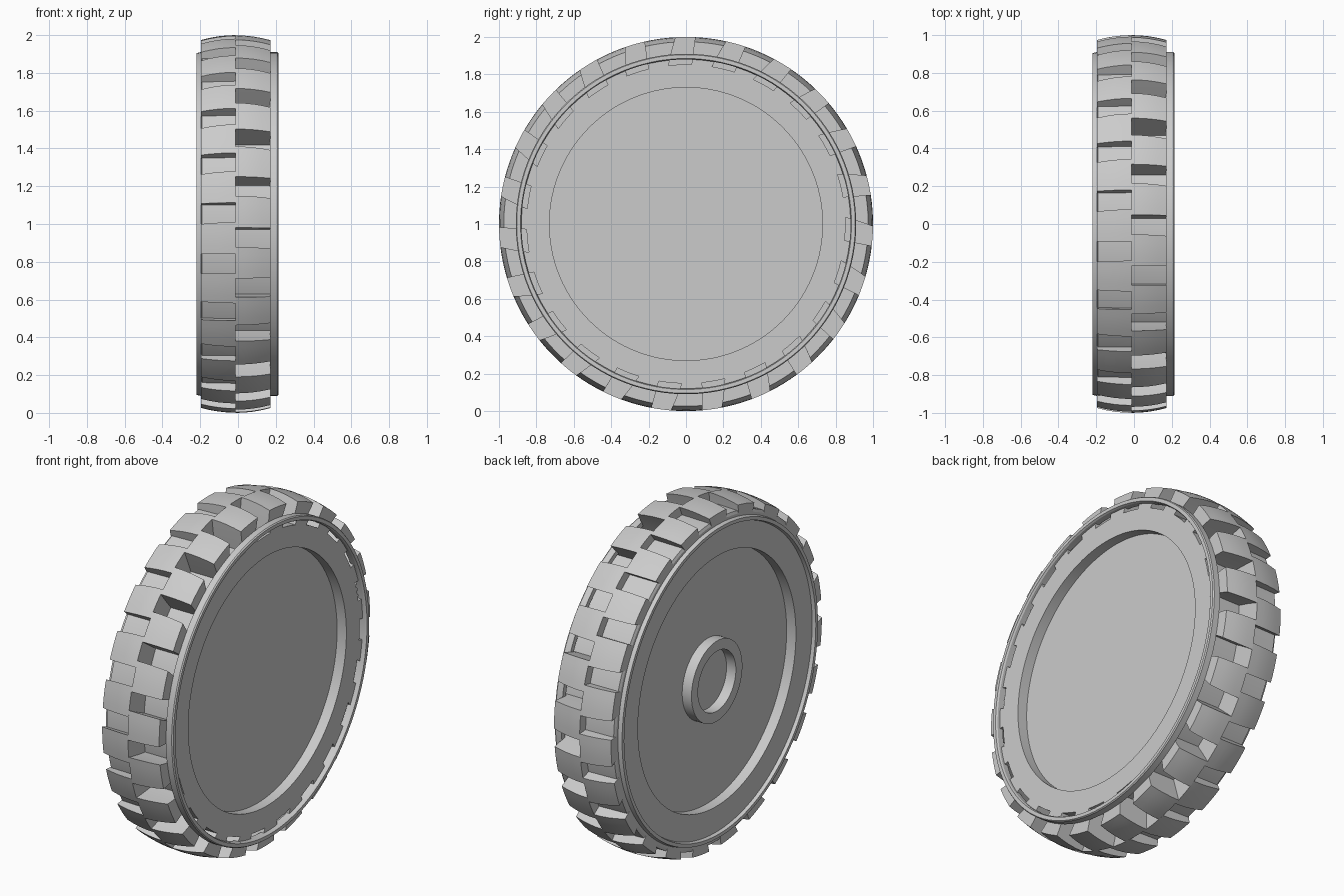
import bpy, bmesh, math
from mathutils import Vector

if "Cube" in bpy.data.objects:
    bpy.data.objects.remove(bpy.data.objects["Cube"], do_unlink=True)

COUNT = 23                    # lugs in each row
STEP = math.tau / COUNT
FLOOR = 0.853                 # radius of the deep groove floor
SEAM = -0.012                 # where the two lug rows meet

grey = bpy.data.materials.new("plain grey")
grey.use_nodes = True
grey.diffuse_color = (0.6, 0.6, 0.6, 1)
grey.node_tree.nodes["Principled BSDF"].inputs["Base Color"].default_value = (0.6, 0.6, 0.6, 1)


def polar(x, r, a):
    """Point around the axle; the angle runs from the top towards the back."""
    return Vector((x, r * math.sin(a), 1 + r * math.cos(a)))


def finish(name, bm):
    bmesh.ops.remove_doubles(bm, verts=bm.verts[:], dist=1e-5)
    bmesh.ops.recalc_face_normals(bm, faces=bm.faces[:])
    mesh = bpy.data.meshes.new(name)
    bm.to_mesh(mesh)
    bm.free()
    obj = bpy.data.objects.new(name, mesh)
    bpy.context.collection.objects.link(obj)
    mesh.materials.append(grey)
    bpy.ops.object.select_all(action='DESELECT')
    obj.select_set(True)
    bpy.context.view_layer.objects.active = obj
    bpy.ops.object.shade_smooth_by_angle(angle=math.radians(25))


def lathe(name, profile, closed=False):
    """Spin (x, radius) points around the axle."""
    bm = bmesh.new()
    verts = [bm.verts.new(polar(x, r, 0)) for x, r in profile]
    ends = verts[1:] + verts[:1] if closed else verts[1:]
    edges = [bm.edges.new(pair) for pair in zip(verts, ends)]
    bmesh.ops.spin(bm, geom=verts + edges, cent=(0, 0, 1), axis=(1, 0, 0),
                   angle=math.tau, steps=COUNT * 5, use_merge=True)
    finish(name, bm)


def crown(x):
    """Tread radius across the width."""
    return 1 - 0.026 * ((x - SEAM) / 0.185) ** 2


def lip_underside(x):
    return 0.89


def edge_angles(r):
    """Start and end of a lug in degrees; the lug leans and widens outwards."""
    t = (r - FLOOR) / (1 - FLOOR)
    return 2.0 + 0.8 * t, 9.4 + 3.1 * t


def lug_ring(name, x0, x1, base, top, shift=0.0):
    """Bend one subdivided cube into a lug, then repeat it around the axle."""
    bm = bmesh.new()
    bmesh.ops.create_cube(bm, size=1)
    bmesh.ops.subdivide_edges(bm, edges=bm.edges[:], cuts=3, use_grid_fill=True)
    for v in bm.verts:
        u, s, w = (c + 0.5 for c in v.co)
        x = x0 + (x1 - x0) * u
        r = base + (top(x) - base) * w
        start, end = edge_angles(r)
        v.co = polar(x, r, math.radians(start + (end - start) * s + shift))
    bmesh.ops.spin(bm, geom=bm.verts[:] + bm.edges[:] + bm.faces[:], cent=(0, 0, 1),
                   axis=(1, 0, 0), angle=STEP * (COUNT - 1), steps=COUNT - 1,
                   use_duplicate=True)
    finish(name, bm)


# Wheel body: recessed discs, one raised lip, shallow and deep groove floors
lathe("wheel_body", [
    (-0.14, 0), (-0.14, 0.73), (-0.20, 0.73), (-0.20, 0.88),
    (-0.22, 0.885), (-0.22, 0.905), (-0.197, 0.91), (-0.197, 0.925),
    (-0.19, 0.94), (SEAM, 0.945), (SEAM, FLOOR), (0.19, FLOOR),
    (0.19, 0.73), (0.13, 0.73), (0.13, 0)])

# Separate lip on the slotted side
lathe("left_lip", [(0.17, 0.88), (0.17, 0.91), (0.208, 0.91),
                   (0.215, 0.905), (0.215, 0.885), (0.205, 0.88)], closed=True)

# Hub collar
lathe("hub_ring", [(-0.14, 0.175), (-0.20, 0.175), (-0.20, 0.235), (-0.14, 0.235)],
      closed=True)

# Staggered tread rows and the bridges that carry the slotted lip
lug_ring("left_tread", SEAM, 0.172, FLOOR - 0.005, crown)
lug_ring("right_tread", -0.197, SEAM, 0.92, crown, shift=7.6)
lug_ring("lip_bridges", 0.165, 0.19, FLOOR - 0.005, lip_underside)
